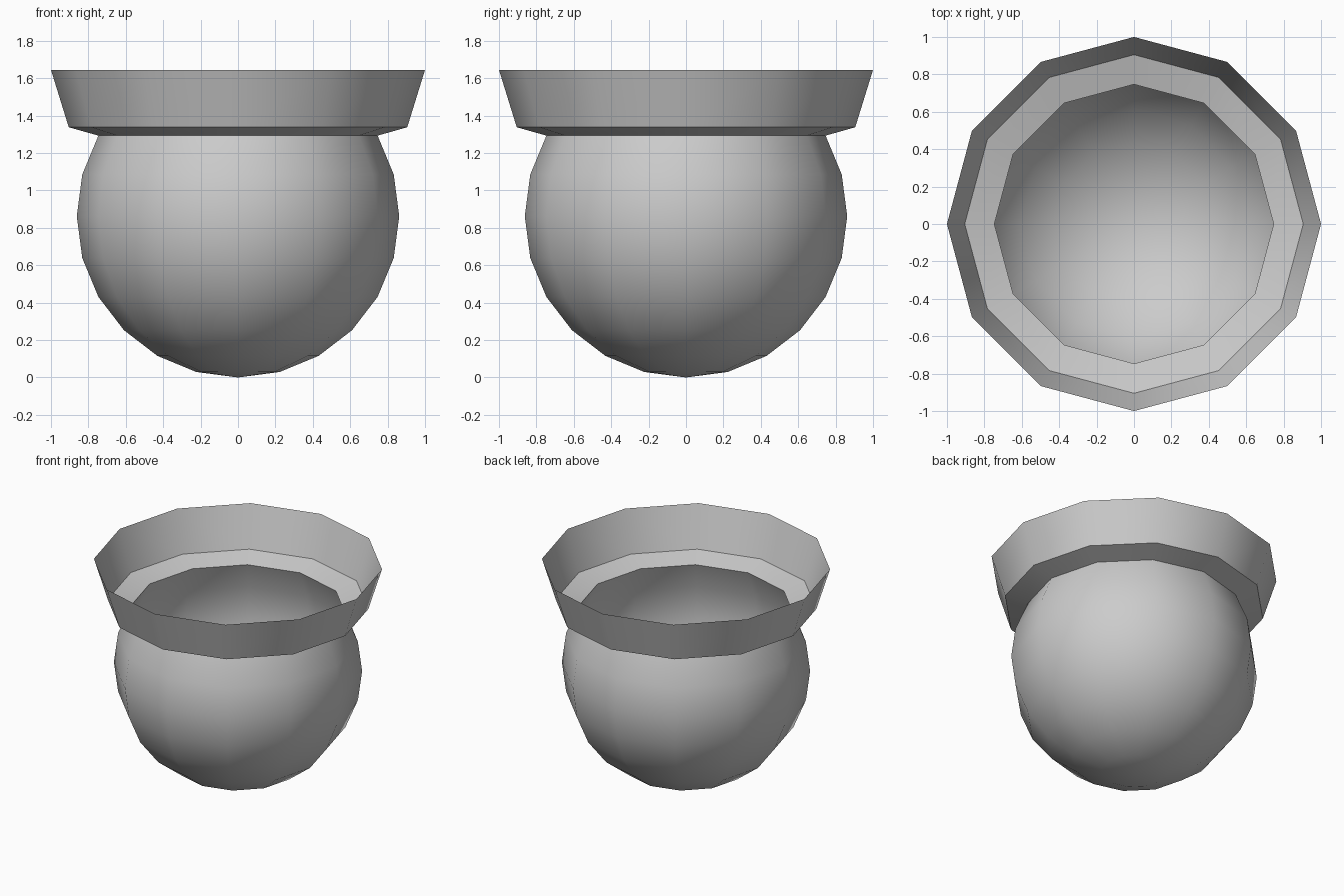
import bpy
import bmesh
from math import sin, cos, pi, radians

SIDES = 12
RADIUS = 0.862

if "Cube" in bpy.data.objects:
    bpy.data.objects.remove(bpy.data.objects["Cube"], do_unlink=True)

grey = bpy.data.materials.new("plain_grey")
grey.use_nodes = True
colour = (0.6, 0.6, 0.6, 1)
grey.diffuse_color = colour
grey.node_tree.nodes["Principled BSDF"].inputs["Base Color"].default_value = colour


def lathe(name, profile):
    """Turn a bottom-to-top (radius, height) profile into a thin open shell."""
    bm = bmesh.new()
    rings = []
    for r, z in profile:
        if r < 0.001:
            rings.append([bm.verts.new((0, 0, z))] * SIDES)
        else:
            rings.append([bm.verts.new((r * cos(a), r * sin(a), z))
                          for a in (2 * pi * i / SIDES for i in range(SIDES))])
    for low, high in zip(rings, rings[1:]):
        for i in range(SIDES):
            j = (i + 1) % SIDES
            corners = [low[i], low[j], high[j], high[i]]
            bm.faces.new(list(dict.fromkeys(corners)))
    mesh = bpy.data.meshes.new(name)
    bm.to_mesh(mesh)
    bm.free()
    mesh.materials.append(grey)
    obj = bpy.data.objects.new(name, mesh)
    bpy.context.collection.objects.link(obj)
    bpy.ops.object.select_all(action="DESELECT")
    obj.select_set(True)
    bpy.context.view_layer.objects.active = obj
    bpy.ops.object.shade_smooth_by_angle(angle=radians(40))
    return obj


# Round bowl: a sphere cut off above its middle
bowl = [(RADIUS * cos(radians(a)), RADIUS * (1 + sin(radians(a))))
        for a in range(-90, 31, 15)]
lathe("bowl", bowl)

# Narrow sloping ledge around the mouth
ledge_edge = (0.905, 1.338)
lathe("ledge", [bowl[-1], ledge_edge])

# Tall flared rim
lathe("flared_rim", [ledge_edge, (1.0, 1.645)])
